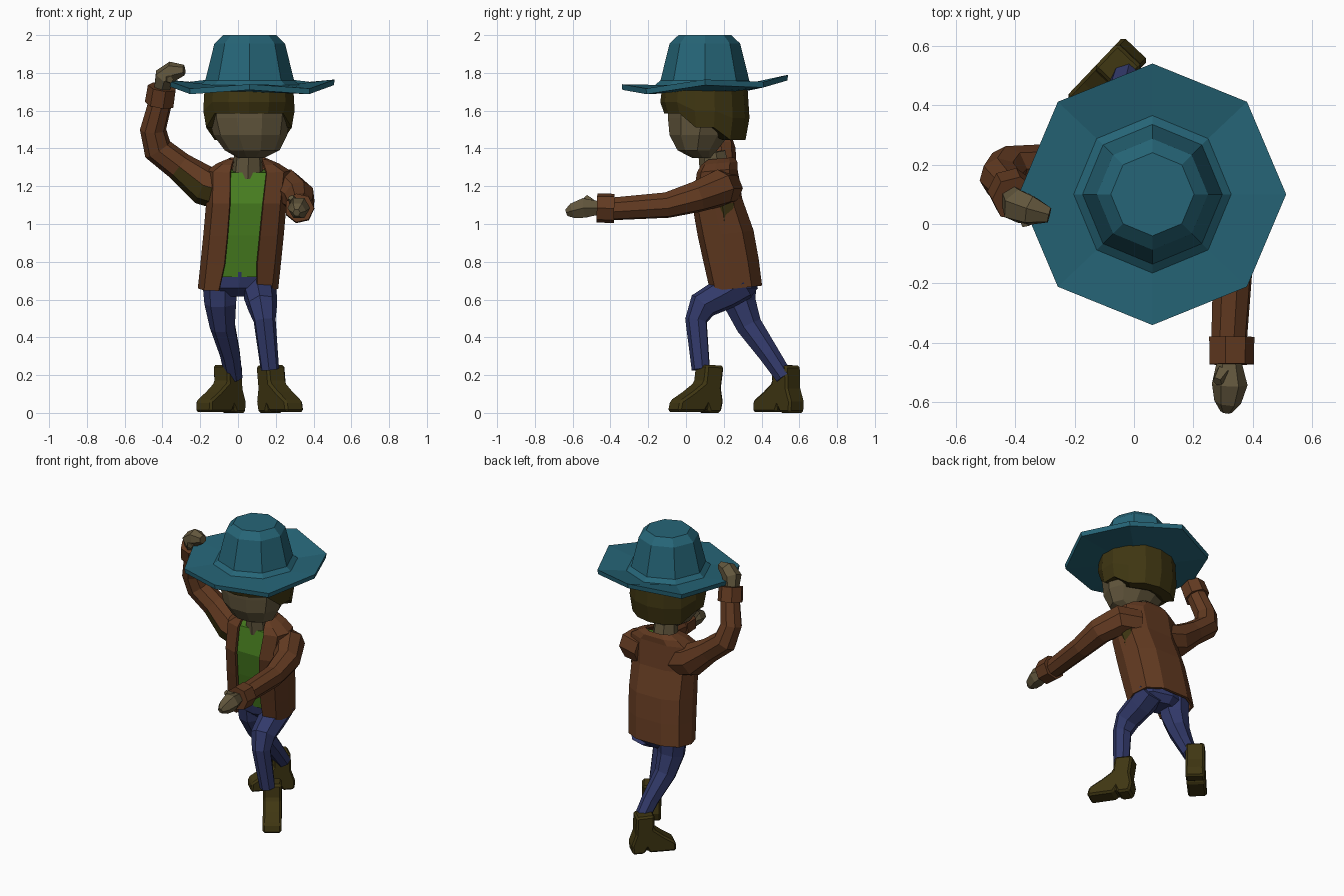
import bpy, bmesh, math
from mathutils import Vector, Quaternion

if "Cube" in bpy.data.objects:
    bpy.data.objects.remove(bpy.data.objects["Cube"])


def material(name, r, g, b):
    m = bpy.data.materials.new(name)
    m.diffuse_color = (r, g, b, 1)
    m.use_nodes = True
    m.node_tree.nodes["Principled BSDF"].inputs["Base Color"].default_value = m.diffuse_color
    return m


TEAL = material("teal felt", .019, .130, .185)
BROWN = material("brown jacket", .122, .042, .015)
GREEN = material("green shirt", .068, .220, .015)
BLUE = material("blue denim", .032, .042, .145)
OLIVE = material("dark olive brown", .050, .037, .006)
SKIN = material("skin", .122, .094, .046)


def skin(name, rings, mat, closed=True, caps=True):
    """Bridge a list of point rings into one flat-faced object."""
    bm = bmesh.new()
    loops = [[bm.verts.new(p) for p in r] for r in rings]
    n = len(loops[0])
    for a, b in zip(loops, loops[1:]):
        for i in range(n if closed else n - 1):
            j = (i + 1) % n
            bm.faces.new((a[i], a[j], b[j], b[i]))
    if caps:
        bm.faces.new(loops[0])
        bm.faces.new(loops[-1])
    bmesh.ops.recalc_face_normals(bm, faces=bm.faces)
    me = bpy.data.meshes.new(name)
    bm.to_mesh(me)
    bm.free()
    me.materials.append(mat)
    ob = bpy.data.objects.new(name, me)
    bpy.context.collection.objects.link(ob)
    return ob


def oval(cx, cy, z, rx, ry, n=8, phase=0.0):
    return [Vector((cx + rx * math.cos(phase + math.tau * i / n),
                    cy + ry * math.sin(phase + math.tau * i / n), z)) for i in range(n)]


def limb(name, path, mat, n=7):
    """Tube through (x, y, z, radius) stations, frame carried along the path."""
    pts = [Vector(p[:3]) for p in path]
    q, rings = None, []
    for i, p in enumerate(pts):
        a = (p - pts[i - 1]).normalized() if i else Vector()
        b = (pts[i + 1] - p).normalized() if i < len(pts) - 1 else Vector()
        t = (a + b).normalized()
        q = t.to_track_quat('Z', 'Y') if q is None else (q @ Vector((0, 0, 1))).rotation_difference(t) @ q
        rings.append([p + q @ v for v in oval(0, 0, 0, path[i][3], path[i][3], n)])
    return skin(name, rings, mat)


# Hat: waved octagonal brim and stepped crown in one solid
HX, HY = .062, .1


def brim(rx, ry, z):
    ring = oval(HX, HY, z, rx, ry)
    for i, v in enumerate(ring):
        v.z += (.0 if i % 2 == 0 else -.03) + (v.y - HY) * .057
    return ring


skin("hat", [oval(HX, HY, 1.70, .2, .2), brim(.445, .437, 1.735), brim(.45, .44, 1.765),
             oval(HX, HY, 1.735, .265, .265), oval(HX, HY, 1.76, .235, .235),
             oval(HX, HY, 1.955, .187, .187), oval(HX, HY, 2.0, .14, .14)], TEAL)

# Head and neck
skin("head", [oval(.07, .09, 1.35, .07, .06, 10), oval(.075, .06, 1.39, .145, .11, 10),
              oval(.065, .07, 1.47, .195, .165, 10), oval(.06, .085, 1.56, .215, .19, 10),
              oval(.06, .09, 1.71, .22, .2, 10)], SKIN)
limb("neck", [(.05, .16, 1.25, .085), (.055, .14, 1.38, .075)], SKIN)

# Hair: short fringe in front, longer over the sides and nape
N = 14


def hair_ring(t, rx, ry):
    ring = oval(.058, .1, 0, rx, ry, N, math.pi / N)
    for v in ring:
        back = (v.y - .1) / ry
        low = 1.585 if back < -.3 else 1.51 if back < .5 else 1.445
        v.z = low + (1.735 - low) * t
    return ring


skin("hair", [hair_ring(0, .18, .15), hair_ring(0, .232, .215),
              hair_ring(.4, .248, .236), hair_ring(1, .24, .225)], OLIVE)

# Torso: section mirrored about the chest opening
HALF = [(.85, -.8), (1, -.15), (.9, .6), (.45, 1)]
TORSO = [(.66, .0, .265, .205, .13, .1), (.80, .015, .24, .205, .137, .085),
         (.95, .03, .21, .205, .14, .085), (1.12, .045, .165, .205, .125, .087),
         (1.28, .055, .165, .215, .1, .095), (1.315, .052, .175, .16, .09, .085),
         (1.34, .052, .185, .1, .065, .075)]


def section(z, cx, cy, hx, hy, gap, inset=0.0):
    side = [(gap, -hy + inset)] + [(a * (hx - inset), b * (hy - inset)) for a, b in HALF]
    pts = side + [(-x, y) for x, y in reversed(side)]
    return [Vector((cx + x, cy + y, z + .1 * y)) for x, y in pts]


jacket = skin("open_jacket", [section(*r) for r in TORSO], BROWN, closed=False, caps=False)
mod = jacket.modifiers.new("thickness", 'SOLIDIFY')
mod.thickness, mod.offset = .016, 0
SHIRT = [(.73,) + TORSO[0][1:3] + TORSO[0][3:]] + TORSO[1:5]
SHIRT[0] = (.73, .008, .252, .205, .134, .09)
skin("shirt", [section(*r, inset=.022) for r in SHIRT], GREEN)
skin("trouser_seat", [oval(.01, .275, .615, .10, .07), oval(.005, .265, .66, .185, .115),
                      oval(.01, .25, .745, .18, .118)], BLUE)

# Raised arm, with a dark patch under the upper sleeve
raised = limb("raised_sleeve", [(-.06, .18, 1.17, .105), (-.18, .185, 1.205, .105),
                                (-.31, .19, 1.305, .078), (-.425, .185, 1.395, .078),
                                (-.45, .155, 1.50, .07), (-.41, .11, 1.65, .063)], BROWN, 8)
raised.data.materials.append(OLIVE)
for f in raised.data.polygons:
    if -.37 < f.center.x < -.1 and f.normal.z < -.1 and f.normal.y < .3:
        f.material_index = 1
limb("raised_cuff", [(-.414, .113, 1.635, .08), (-.40, .085, 1.725, .078)], BROWN)
limb("raised_hand", [(-.405, .085, 1.715, .045), (-.39, .06, 1.775, .06),
                     (-.345, .045, 1.81, .053), (-.285, .03, 1.815, .028)], SKIN, 6)
limb("raised_thumb", [(-.37, .03, 1.77, .025), (-.36, -.005, 1.765, .02)], SKIN, 5)

# Reaching arm, with the same patch on the jacket side
limb("reaching_sleeve", [(.15, .21, 1.19, .095), (.265, .175, 1.19, .1), (.325, .06, 1.145, .085),
                         (.335, -.10, 1.10, .07), (.32, -.39, 1.08, .062)], BROWN, 8)
limb("reaching_cuff", [(.325, -.38, 1.082, .08), (.325, -.472, 1.085, .078)], BROWN)
limb("reaching_hand", [(.32, -.465, 1.085, .042), (.322, -.54, 1.085, .06),
                       (.315, -.60, 1.07, .045), (.31, -.632, 1.06, .02)], SKIN, 6)
limb("reaching_thumb", [(.30, -.50, 1.11, .028), (.28, -.53, 1.14, .018)], SKIN, 5)
skin("underarm_patch", [oval(.215, .19, 1.11, .045, .075, 6), oval(.215, .2, 1.05, .03, .05, 6),
                        oval(.225, .21, .95, .012, .008, 6)], OLIVE)

# Trouser legs
limb("front_leg", [(.11, .30, .69, .095), (.115, .21, .635, .09), (.128, .09, .57, .08),
                   (.14, .055, .49, .06), (.168, .08, .23, .05)], BLUE)
limb("back_leg", [(-.09, .275, .71, .1), (-.09, .285, .58, .088), (-.08, .335, .46, .07),
                  (-.04, .44, .31, .056), (-.02, .52, .19, .048)], BLUE)

# Boots: side profile extruded across the foot, then bevelled
PROFILE = [(.01, 0), (0, .06), (.018, .13), (.01, .25), (.125, .255), (.13, .16), (.20, .11),
           (.275, .065), (.285, .005), (.115, .005), (.10, .03), (.085, .0)]


def boot(name, heel, heading, tilt):
    d = Vector((*heading, 0)).normalized()
    w = Vector((-d.y, d.x, 0)) * .058
    base = [Vector((*heel, 0)) + d * (u - tilt * z) + Vector((0, 0, z)) for u, z in PROFILE]
    ob = skin(name, [[p - w for p in base], [p + w for p in base]], OLIVE)
    m = ob.modifiers.new("soft corners", 'BEVEL')
    m.width, m.segments = .014, 1


boot("front_boot", (.145, .165), (.15, -.22), .08)
boot("back_boot", (.01, .595), (-.195, -.205), -.1)
